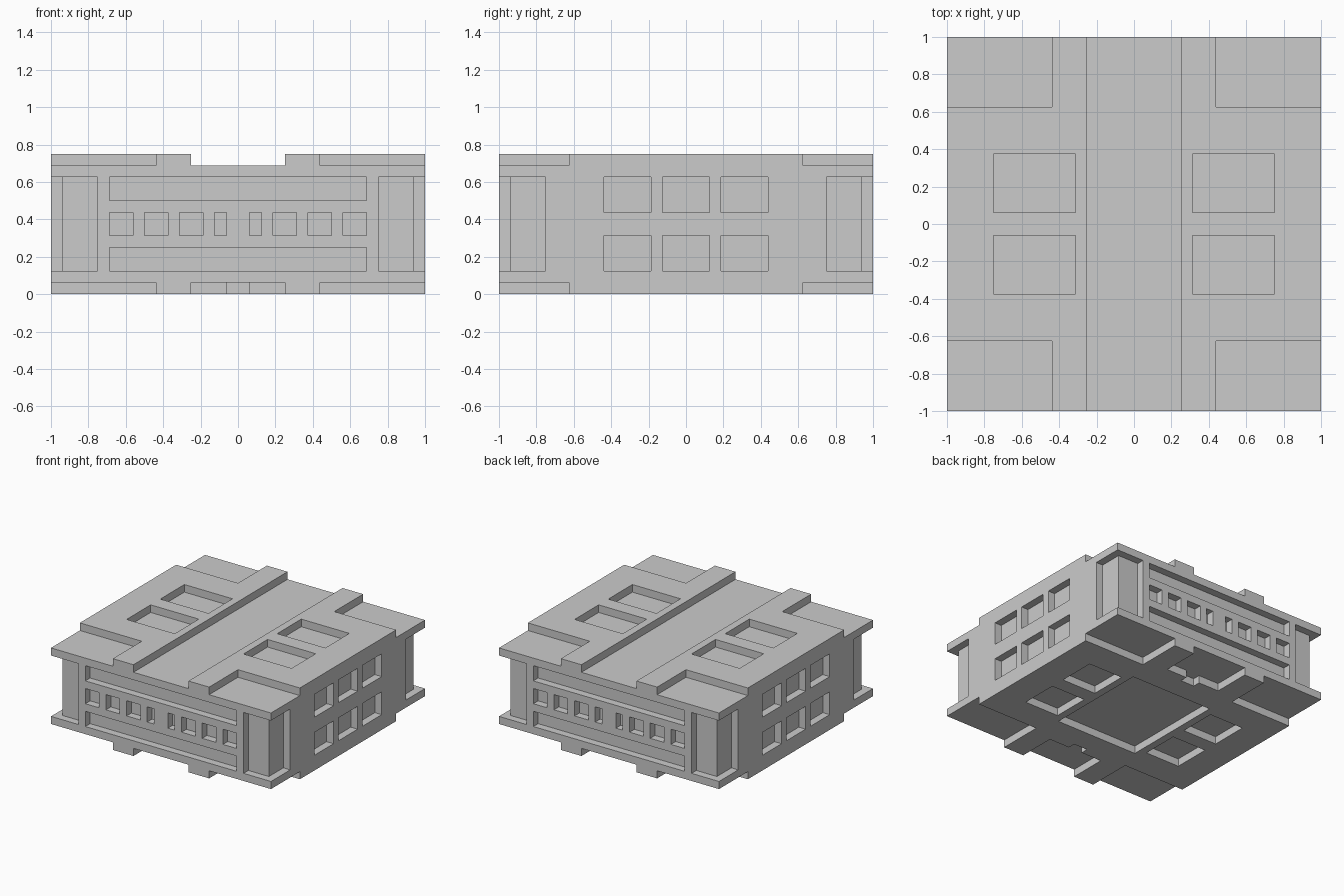
import bpy
import bmesh
from mathutils import Vector

if "Cube" in bpy.data.objects:
    bpy.data.objects.remove(bpy.data.objects["Cube"])

U = 1 / 16            # design unit: every edge sits on this grid
OUT = 18              # cutters run past the block's faces
TOP = 12              # block height in units


def make_boxes(name, boxes):
    """One mesh of separate boxes, each given as three (low, high) ranges in units."""
    bm = bmesh.new()
    for ranges in boxes:
        low, high = (Vector(corner) * U for corner in zip(*ranges))
        verts = bmesh.ops.create_cube(bm, size=1)["verts"]
        bmesh.ops.scale(bm, vec=high - low, verts=verts)
        bmesh.ops.translate(bm, vec=(low + high) / 2, verts=verts)
    mesh = bpy.data.meshes.new(name)
    bm.to_mesh(mesh)
    bm.free()
    obj = bpy.data.objects.new(name, mesh)
    bpy.context.collection.objects.link(obj)
    return obj


def flip(span):
    return (-span[1], -span[0])


def mirror_x(boxes):
    return boxes + [(flip(x), y, z) for x, y, z in boxes]


def mirror_y(boxes):
    return boxes + [(x, flip(y), z) for x, y, z in boxes]


body = make_boxes("building_block", [((-16, 16), (-16, 16), (0, TOP))])

# Front and back: corner recesses, windows, long grooves
face = (15, OUT)
front = mirror_x([((12, OUT), face, (2, 10))]
                 + [(x, face, (5, 7)) for x in ((1, 2), (3, 5), (6, 8), (9, 11))])
front += [((-11, 11), face, z) for z in ((2, 4), (8, 10))]

# Sides: corner recesses and a grid of windows
sides = mirror_y([(face, (12, OUT), (2, 10))])
sides += [(face, y, z) for y in ((-7, -3), (-2, 2), (3, 7)) for z in ((2, 5), (7, 10))]

# Roof: lowered corners, shallow pockets, central channel
roof_z = (TOP - 1, OUT)
roof = mirror_x(mirror_y([((7, OUT), (10, OUT), roof_z),
                          ((5, 12), (1, 6), roof_z)]))
roof.append(((-4, 4), (-OUT, OUT), roof_z))

# Underside: raised corners, pockets, central well, stepped entry notches
under_z = (-2, 1)
under = mirror_x(mirror_y([((7, OUT), (10, OUT), under_z),
                           ((7, 12), (1, 6), under_z)]))
under.append(((-6, 6), (-7, 7), under_z))
under += mirror_y([((-4, 4), (11, OUT), under_z)])
steps = mirror_y([((-1, 1), (10, 12), under_z)])

groups = {"front": mirror_y(front), "side": mirror_x(sides),
          "roof": roof, "underside": under, "step": steps}

# Carve each group out of the block
bpy.context.view_layer.objects.active = body
for name, boxes in groups.items():
    cutter = make_boxes(name + "_cutter", boxes)
    cutter.hide_render = True
    mod = body.modifiers.new(name + "_cut", "BOOLEAN")
    mod.operation = "DIFFERENCE"
    mod.solver = "EXACT"
    mod.object = cutter
    bpy.ops.object.modifier_apply(modifier=mod.name)
    bpy.data.objects.remove(cutter)

# Single plain grey
grey = bpy.data.materials.new("light_grey")
grey.use_nodes = True
colour = (0.6, 0.6, 0.6, 1)
grey.diffuse_color = colour
grey.node_tree.nodes["Principled BSDF"].inputs["Base Color"].default_value = colour
body.data.materials.clear()
body.data.materials.append(grey)
for poly in body.data.polygons:
    poly.material_index = 0
    poly.use_smooth = False
